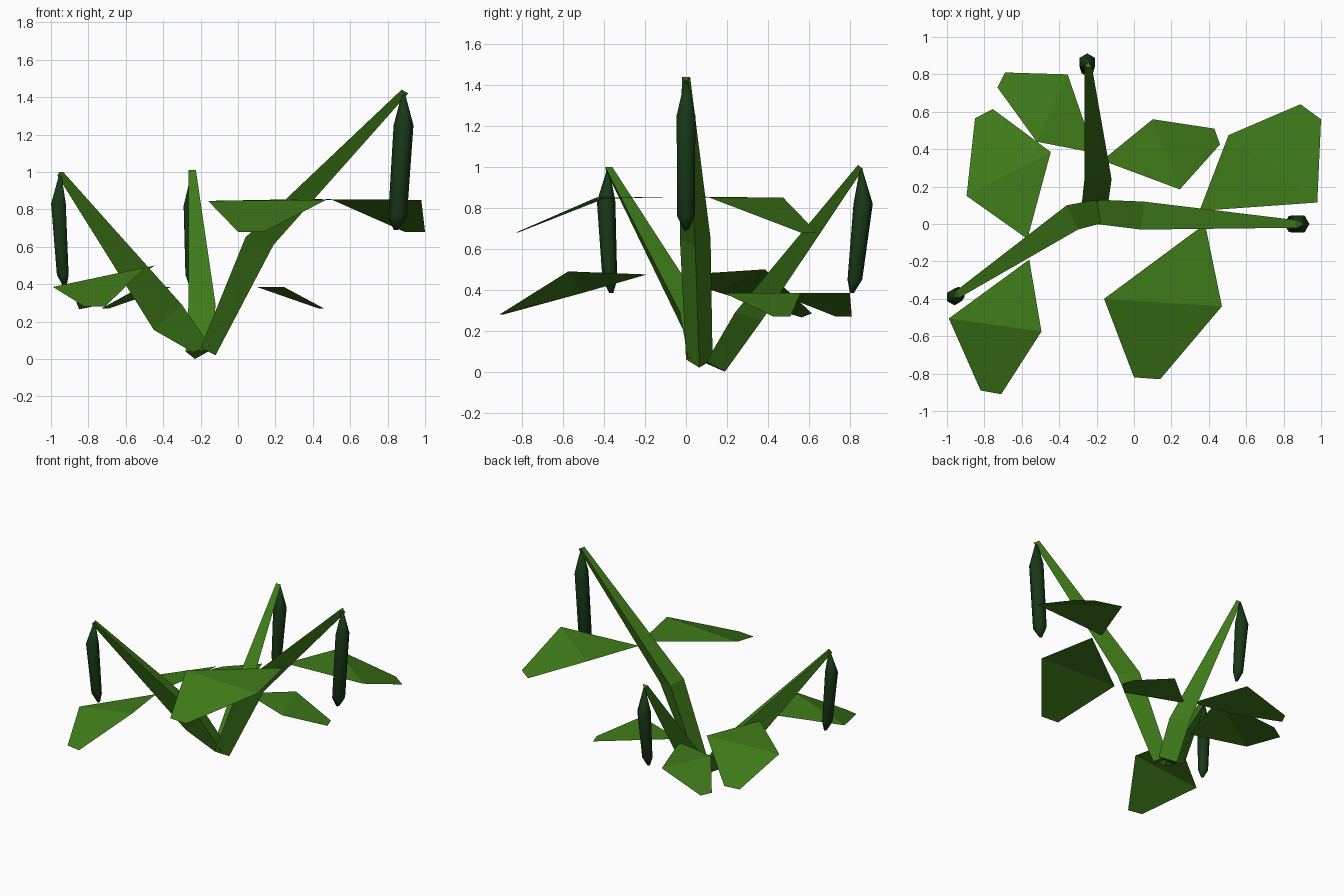
import bpy, bmesh
from math import cos, sin, tau, atan2
from mathutils import Vector


def material(name, color):
    m = bpy.data.materials.new(name)
    m.diffuse_color = (*color, 1)
    return m


GREEN = material("leaf_green", (0.05, 0.2, 0.01))
DARK = material("pod_green", (0.009, 0.04, 0.009))


def add_object(name, bm, mat, smooth=False):
    me = bpy.data.meshes.new(name)
    bm.to_mesh(me)
    bm.free()
    me.materials.append(mat)
    for p in me.polygons:
        p.use_smooth = smooth
    ob = bpy.data.objects.new(name, me)
    bpy.context.collection.objects.link(ob)
    return ob


def loft(name, rings, mat, smooth=False):
    """Skin a list of equal-sized rings and cap both ends."""
    bm = bmesh.new()
    rows = [[bm.verts.new(p) for p in r] for r in rings]
    n = len(rows[0])
    for a, b in zip(rows, rows[1:]):
        for i in range(n):
            j = (i + 1) % n
            bm.faces.new((a[i], a[j], b[j], b[i]))
    bm.faces.new(rows[0])
    bm.faces.new(rows[-1])
    bmesh.ops.recalc_face_normals(bm, faces=bm.faces)
    return add_object(name, bm, mat, smooth)


def pod(name, profile, angle):
    """Six-sided hanging pod; profile holds (centre, radius) from top to bottom."""
    rings = []
    for c, r in profile:
        rings.append([Vector(c) + Vector((cos(angle + i * tau / 6), sin(angle + i * tau / 6), 0)) * r
                      for i in range(6)])
    return loft(name, rings, DARK, True)


def leaf(name, pts):
    """Flat inner triangle with a drooping outer quad: root, side, tip, tip, side."""
    bm = bmesh.new()
    v = [bm.verts.new(p) for p in pts]
    for f in ((v[0], v[1], v[4]), (v[1], v[2], v[3], v[4])):
        face = bm.faces.new(f)
        face.normal_update()
        if face.normal.z < 0:
            face.normal_flip()
    return add_object(name, bm, GREEN)


# Three-sided bent stems: base, bend and tip sections
loft("right_stem", [
    [(-0.2, 0.13, 0.06), (-0.2, 0.0, 0.06), (-0.12, 0.065, 0.02)],
    [(0.05, 0.12, 0.65), (0.04, -0.03, 0.65), (0.19, 0.045, 0.61)],
    [(0.875, 0.02, 1.44), (0.875, -0.02, 1.44), (0.91, 0, 1.42)]], GREEN)
loft("left_stem", [
    [(-0.2, 0.13, 0.07), (-0.15, 0.01, 0.07), (-0.24, 0.05, 0.035)],
    [(-0.36, 0.10, 0.29), (-0.30, -0.03, 0.29), (-0.45, 0.01, 0.155)],
    [(-0.955, -0.36, 1.0), (-0.935, -0.395, 1.0), (-0.965, -0.39, 0.98)]], GREEN)
loft("back_stem", [
    [(-0.28, 0.1, 0.04), (-0.14, 0.1, 0.05), (-0.23, 0.19, 0.0)],
    [(-0.265, 0.24, 0.29), (-0.12, 0.24, 0.29), (-0.2, 0.37, 0.25)],
    [(-0.265, 0.84, 1.01), (-0.225, 0.84, 1.01), (-0.245, 0.865, 0.99)]], GREEN)

# Pods hanging from the stem tips
pod("right_pod", [((0.885, 0, 1.42), 0.008), ((0.885, 0, 1.25), 0.053),
                  ((0.853, 0, 0.76), 0.05), ((0.845, 0, 0.69), 0.012)], 0)
pod("left_pod", [((-0.95, -0.38, 0.99), 0.006), ((-0.96, -0.39, 0.83), 0.045),
                 ((-0.937, -0.372, 0.45), 0.036), ((-0.925, -0.365, 0.385), 0.01)],
    atan2(-0.5, -0.85))
pod("back_pod", [((-0.245, 0.855, 0.99), 0.006), ((-0.25, 0.865, 0.82), 0.047),
                 ((-0.25, 0.825, 0.45), 0.036), ((-0.25, 0.81, 0.385), 0.01)], tau / 4)

# Two leaves per stem
leaf("right_front_leaf", [(0.38, 0, 0.855), (-0.16, -0.4, 0.845), (0, -0.82, 0.68),
                          (0.14, -0.83, 0.68), (0.47, -0.44, 0.85)])
leaf("right_back_leaf", [(0.35, 0.07, 0.855), (0.505, 0.475, 0.85), (0.89, 0.64, 0.68),
                         (1.0, 0.56, 0.68), (0.98, 0.115, 0.85)])
leaf("left_back_leaf", [(-0.57, -0.08, 0.47), (-0.895, 0.15, 0.39), (-0.85, 0.565, 0.265),
                        (-0.755, 0.615, 0.285), (-0.445, 0.385, 0.5)])
leaf("left_front_leaf", [(-0.56, -0.19, 0.475), (-0.99, -0.505, 0.385), (-0.82, -0.89, 0.28),
                         (-0.71, -0.91, 0.28), (-0.495, -0.575, 0.49)])
leaf("back_left_leaf", [(-0.21, 0.38, 0.385), (-0.52, 0.44, 0.385), (-0.73, 0.73, 0.27),
                        (-0.69, 0.81, 0.27), (-0.355, 0.8, 0.385)])
leaf("back_right_leaf", [(-0.17, 0.34, 0.385), (0.1, 0.56, 0.385), (0.43, 0.51, 0.27),
                         (0.46, 0.425, 0.27), (0.245, 0.185, 0.385)])
